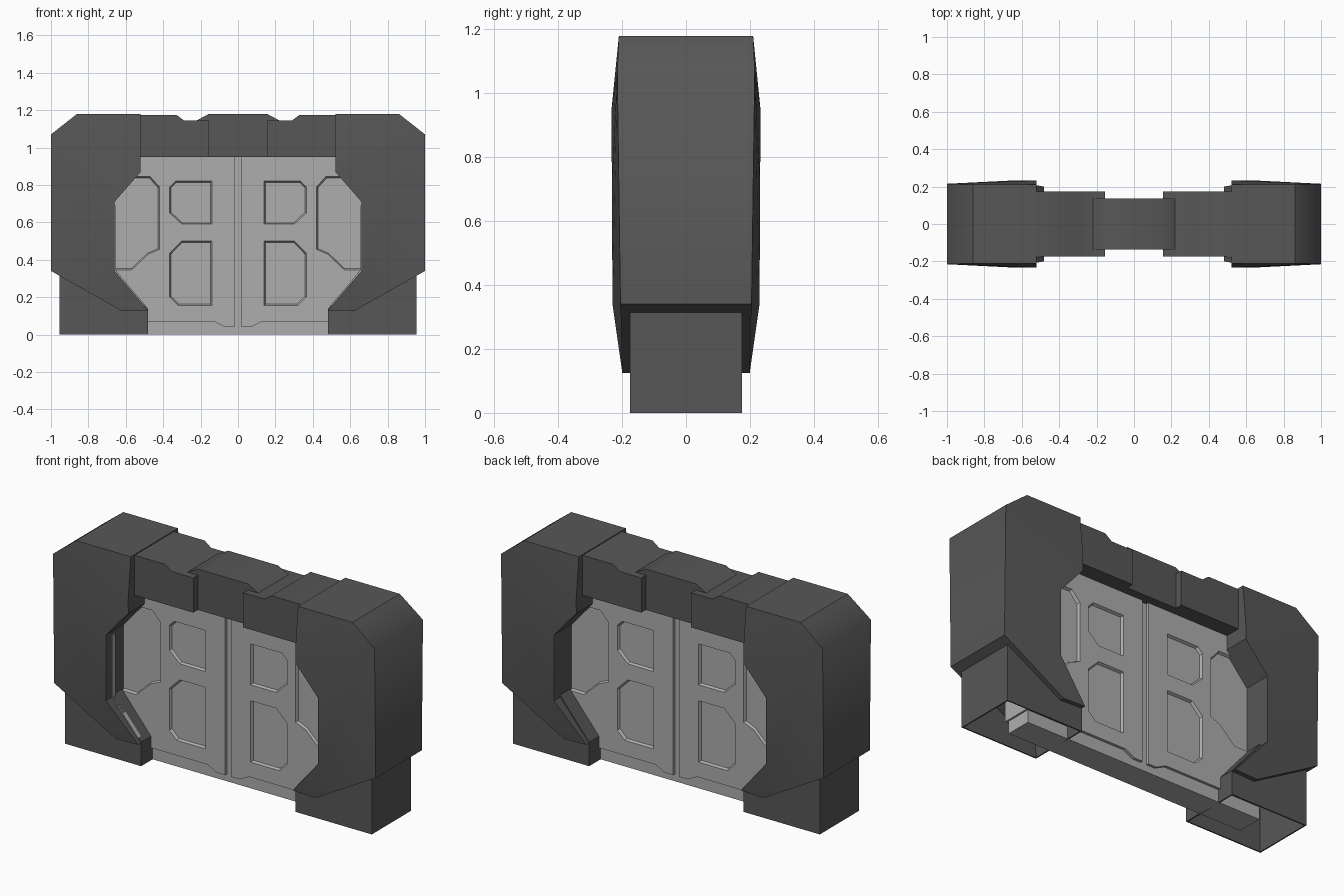
import bpy, bmesh, math

if "Cube" in bpy.data.objects:
    bpy.data.objects.remove(bpy.data.objects["Cube"], do_unlink=True)


def material(name, value):
    m = bpy.data.materials.new(name)
    m.use_nodes = True
    col = (value, value, value, 1)
    m.diffuse_color = col
    bsdf = m.node_tree.nodes["Principled BSDF"]
    bsdf.inputs["Base Color"].default_value = col
    bsdf.inputs["Roughness"].default_value = 0.7
    return m


DARK = material("dark grey", 0.095)
LIGHT = material("light grey", 0.42)


def add_ring(bm, pts, y, side):
    return [bm.verts.new((x * side, d, z)) for (x, z), d in zip(pts, y)]


def add_walls(bm, a, b, skip=None):
    for i in range(len(a)):
        j = (i + 1) % len(a)
        if i != skip:
            bm.faces.new((a[i], b[i], b[j], a[j]))


def finish(bm, name, mat):
    bmesh.ops.recalc_face_normals(bm, faces=bm.faces)
    me = bpy.data.meshes.new(name)
    bm.to_mesh(me)
    bm.free()
    me.materials.append(mat)
    ob = bpy.data.objects.new(name, me)
    bpy.context.collection.objects.link(ob)
    return ob


def prism(name, pts, y0, y1, mat, side=1, skip=None):
    """Extrude an XZ outline from y0 to y1, leaving out one wall if asked."""
    bm = bmesh.new()
    a = add_ring(bm, pts, [y0] * len(pts), side)
    b = add_ring(bm, pts, [y1] * len(pts), side)
    bm.faces.new(a)
    bm.faces.new(b[::-1])
    add_walls(bm, a, b, skip)
    return finish(bm, name, mat)


def select(ob):
    bpy.ops.object.select_all(action='DESELECT')
    bpy.context.view_layer.objects.active = ob
    ob.select_set(True)


def smooth(ob, degrees):
    select(ob)
    bpy.ops.object.shade_smooth_by_angle(angle=math.radians(degrees))


def apply_modifier(ob, mod):
    select(ob)
    bpy.ops.object.modifier_apply(modifier=mod.name)


# Outlines of one half, as (x, z)
PILLAR = [(.52, 1.18), (.86, 1.18), (1, 1.07), (1, .34), (.62, .125),
          (.48, .13), (.66, .34), (.66, .71), (.52, .87), (.52, .95)]
PILLAR_DEPTH = [.21, .21, .215, .205, .2, .2, .23, .232, .232, .233]
PILLAR_CAPS = [(0, 1, 2, 9), (9, 2, 7, 8), (2, 3, 6, 7), (3, 4, 5, 6)]
FOOT = [(.48, 0), (.955, 0), (.955, .336), (.99, .336), (.99, .4), (.7, .4), (.48, .135)]
BEAM = [(.155, .95), (.6, .95), (.6, 1.175), (.33, 1.175), (.29, 1.145), (.155, 1.145)]
LEAF = [(.018, .04), (.07, .04), (.13, .07), (.75, .07), (.75, 1), (.018, 1)]
STRIP = [(.50, .153), (.66, .34), (.66, .69), (.654, .69), (.654, .342), (.495, .157)]
RECESSES = [
    [(.14, .59), (.30, .59), (.365, .65), (.365, .79), (.335, .82), (.14, .82)],
    [(.14, .155), (.32, .155), (.365, .2), (.365, .435), (.30, .5), (.14, .5)],
    [(.42, .455), (.48, .43), (.57, .345), (.73, .345), (.73, .845),
     (.47, .845), (.42, .79)],
]
FACE, FLOOR = .088, .074   # leaf surface and recess floor


def make_pillar(name, side):
    bm = bmesh.new()
    a = add_ring(bm, PILLAR, [-d for d in PILLAR_DEPTH], side)
    b = add_ring(bm, PILLAR, PILLAR_DEPTH, side)
    for ring in (a, b):
        for cap in PILLAR_CAPS:
            bm.faces.new([ring[i] for i in cap])
    add_walls(bm, a, b)
    pillar = finish(bm, name, DARK)
    smooth(pillar, 25)
    # The upper outer corner is rounded by shading
    verts = pillar.data.vertices
    for e in pillar.data.edges:
        if all(abs(verts[v].co.x) > .99 and verts[v].co.z > 1.05 for v in e.vertices):
            e.use_edge_sharp = False


def shrink(pts, margin):
    """Pull an outline towards the middle of its bounds."""
    xs, zs = [p[0] for p in pts], [p[1] for p in pts]
    cx, cz = (min(xs) + max(xs)) / 2, (min(zs) + max(zs)) / 2
    fx = 1 - 2 * margin / (max(xs) - min(xs))
    fz = 1 - 2 * margin / (max(zs) - min(zs))
    return [(cx + (x - cx) * fx, cz + (z - cz) * fz) for x, z in pts]


def cut_recesses(leaf, side):
    bm = bmesh.new()
    for pts in RECESSES:
        for s in (-1, 1):
            a = add_ring(bm, shrink(pts, -.007), [s * (2 * FACE - FLOOR)] * len(pts), side)
            b = add_ring(bm, shrink(pts, .007), [s * FLOOR] * len(pts), side)
            bm.faces.new(a)
            bm.faces.new(b[::-1])
            add_walls(bm, a, b)
    cutter = finish(bm, "recess_cutter", LIGHT)
    cutter.hide_render = True
    mod = leaf.modifiers.new("recesses", 'BOOLEAN')
    mod.operation = 'DIFFERENCE'
    mod.solver = 'EXACT'
    mod.object = cutter
    apply_modifier(leaf, mod)
    bpy.data.objects.remove(cutter, do_unlink=True)


for side, tag in ((1, "left"), (-1, "right")):
    # Chamfered side pillar with a narrow light strip inside the opening
    make_pillar(tag + "_pillar", side)
    prism(tag + "_opening_strip", STRIP, -.18, -.155, LIGHT, side)

    # Hollow foot, open underneath
    foot = prism(tag + "_foot", FOOT, -.175, .175, DARK, side, skip=0)
    mod = foot.modifiers.new("wall", 'SOLIDIFY')
    mod.thickness = .01
    mod.offset = -1
    apply_modifier(foot, mod)

    # Outer part of the top beam
    smooth(prism(tag + "_top_beam", BEAM, -.175, .175, DARK, side), 50)

    # Raised door leaf with recessed panels
    cut_recesses(prism(tag + "_door_leaf", LEAF, -FACE, FACE, LIGHT, side), side)

# Narrower middle of the top beam, sloping down into the notches
smooth(prism("middle_top_beam", [(-.155, .95), (.155, .95), (.22, 1.145), (.155, 1.18),
                                 (-.155, 1.18), (-.22, 1.145)], -.135, .135, DARK), 50)
# Door base, seen in the centre groove and along the sill
prism("door_base", [(-.74, 0), (.74, 0), (.74, .99), (-.74, .99)],
      -FLOOR + .001, FLOOR - .001, LIGHT)
